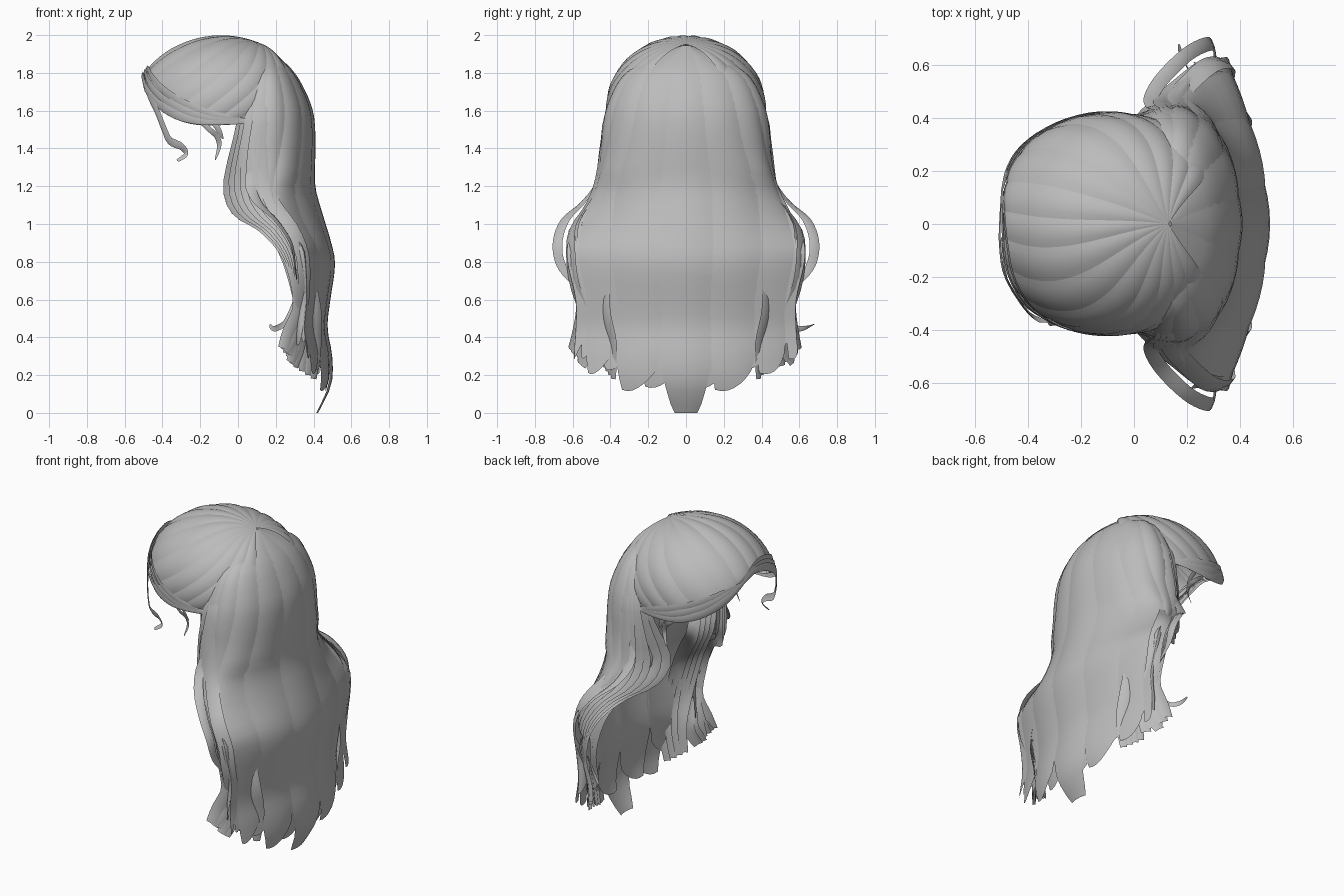
import bpy, math, random
from mathutils import Vector

random.seed(4)
if "Cube" in bpy.data.objects:
    bpy.data.objects.remove(bpy.data.objects["Cube"])

grey = bpy.data.materials.new("hair grey")
grey.use_nodes = True
grey.diffuse_color = (0.5, 0.5, 0.5, 1)
grey.node_tree.nodes["Principled BSDF"].inputs["Base Color"].default_value = (0.5, 0.5, 0.5, 1)


def spline(pts, u):
    """Smooth curve through the points, u from 0 to 1."""
    n = len(pts) - 1
    u = min(max(u, 0), 1) * n
    i = min(int(u), n - 1)
    t = u - i
    a, b, c, d = (Vector(pts[min(max(k, 0), n)]) for k in (i - 1, i, i + 1, i + 2))
    return b + (c - a) * (t / 2) + (2 * a - 5 * b + 4 * c - d) * (t * t / 2) \
        + (3 * b - a - 3 * c + d) * (t ** 3 / 2)


def sheet(name, f, nu, nv):
    """Grid surface from f(u, v), u along the hair 0..1, v across -1..1."""
    verts = [f(i / nu, 2 * j / nv - 1) for i in range(nu + 1) for j in range(nv + 1)]
    w = nv + 1
    faces = [(i * w + j, i * w + j + 1, (i + 1) * w + j + 1, (i + 1) * w + j)
             for i in range(nu) for j in range(nv)]
    mesh = bpy.data.meshes.new(name)
    mesh.from_pydata(verts, [], faces)
    mesh.update()
    core = Vector((0, 0, 1.5))
    out = 0
    for p in mesh.polygons:
        d = p.center - core
        d.z = max(d.z, 0)
        out += p.normal.dot(d) * p.area
    if out < 0:
        mesh.flip_normals()
    mesh.materials.append(grey)
    mesh.shade_smooth()
    ob = bpy.data.objects.new(name, mesh)
    bpy.context.collection.objects.link(ob)


# Back hair rows: front x, back x, half width, height
ROWS = [(.10, .15, .03, 1.945), (.10, .24, .21, 1.87), (.08, .32, .345, 1.78),
        (.04, .39, .42, 1.63), (.01, .41, .445, 1.50), (-.02, .41, .455, 1.35),
        (-.04, .41, .49, 1.20), (.07, .45, .56, 1.05), (.25, .495, .63, .90),
        (.29, .515, .63, .78), (.31, .49, .59, .60), (.30, .475, .59, .45),
        (.31, .50, .60, .30), (.33, .495, .59, .15), (.35, .425, .55, 0)]


def back_point(t, u, lift=0):
    xf, xb, w, z = spline(ROWS, u)
    # the sheet curls in towards the neck at mid height
    tuck = 2 + .55 * math.exp(-((z - 1.22) / .22) ** 2)
    a = t * tuck
    k = -math.cos(tuck)
    xc = (xf + k * xb) / (1 + k)
    c = math.cos(a)
    if c > 0:  # the lower hair fans out flatter than the crown
        c **= 1 + 1.6 * min(1, max(0, (1.25 - z) / .3))
    return Vector((xc + (xb - xc + lift) * c, (w + lift) * math.sin(a), z))


def back_lock(name, t0, half, end, lift, thin):
    def f(u, v):
        taper = 1 - thin * max(0, (u - .8) / .2) ** 2
        bulge = .009 * (1 - v * v) * min(1, u * 4)
        notch = .02 * (v + .6) ** 2 * max(0, u - .8) * 5
        return back_point(t0 + half * v * taper, u * (end - notch * (thin < .4)), lift + bulge)
    sheet(name, f, 36, 6)


LOCKS = 9
MID = LOCKS // 2
for i in range(LOCKS):
    t = (i - MID) / MID
    back_lock(f"back_lock_{i + 1}", t * .9, .125, 1 - .17 * abs(t) ** .8, -.01,
              .55 if i == MID else .28)
for i in range(LOCKS - 1):
    t = (i + .5 - MID) / MID
    end = .96 - .15 * abs(t) - random.uniform(0, .03)
    back_lock(f"back_underlayer_{i + 1}", t * .9, .12, end, -.025, .3)

# Front cap: swept locks on a dome from the crown to the hairline
CENTRE, RADII = Vector((-.08, 0, 1.62)), Vector((.46, .415, .373))
CROWN = Vector((.45, 0, .87)).normalized()


def cap_point(phi, s, lift=0):
    zr = (1.545 + .24 * max(0, -math.cos(phi)) ** 3 - CENTRE.z) / RADII.z
    r = math.sqrt(1 - zr * zr)
    rim = Vector((r * math.cos(phi), r * math.sin(phi), zr))
    d = CROWN.slerp(rim, min(s, 1)) * (1 + lift)
    if s > 1:
        d *= 1 - (s - 1) * 1.2
    return CENTRE + Vector(a * b for a, b in zip(d, RADII))


def cap_lock(name, phi0, half):
    def f(u, v):
        s = u * 1.06
        sweep = .3 * math.sin(math.pi * min(s, 1)) * math.sin(phi0 - 2.77)
        return cap_point(phi0 + sweep + half * v, s, .02 * (1 - v * v) * min(1, 3 * u))
    sheet(name, f, 20, 4)


CAPS = 15
for i in range(CAPS):
    cap_lock(f"cap_lock_{i + 1}", math.radians(72 + 216 * i / (CAPS - 1)), .18)


# Loose ribbons follow a path and face away from the middle of the head
def ribbon(name, path, width, tip=.3, facing=(1, 1, 0)):
    def f(u, v):
        p = spline(path, u)
        tan = (spline(path, u + .02) - spline(path, u - .02)).normalized()
        fx, fy, fz = facing
        out = Vector(((p.x - .08) * fx, p.y * fy, fz)).normalized()
        side = tan.cross(out).normalized()
        w = width * (1 - (1 - tip) * max(0, (u - .6) / .4) ** 1.5) * min(1, .35 + 3 * u)
        return p + side * (v * w / 2) + out * (.15 * w * (1 - v * v))
    sheet(name, f, 28, 2)


def mirrored(path, s):
    return [(x, y * s, z) for x, y, z in path]


# Hairline strands sweep from the forelock round to each temple
FORELOCK = math.radians(161)
for s, label, last in ((1, "left", 75), (-1, "right", 285)):
    for k in range(3):
        path = []
        for i in range(9):
            phi = FORELOCK + (math.radians(last) - FORELOCK) * i / 8
            p = cap_point(phi, 1 - .05 * k * math.sin(math.pi * i / 8), .025 - .004 * k)
            path.append(tuple(p))
        ribbon(f"{label}_hairline_{k + 1}", path, .05, .5)

# Side locks: blend from the face edge to the back edge
FACE = [(.10, .25, 1.87), (.04, .38, 1.62), (.0, .34, 1.4), (-.045, .28, 1.2), (.0, .34, 1.08),
        (.13, .44, 1.0), (.24, .53, .88), (.30, .57, .74), (.32, .56, .56), (.28, .57, .43),
        (.24, .61, .34)]
REAR = [(.14, .24, 1.87), (.15, .41, 1.62), (.14, .44, 1.4), (.15, .47, 1.22), (.19, .52, 1.1),
        (.28, .60, .98), (.34, .61, .84), (.35, .59, .68), (.34, .53, .5), (.34, .49, .36),
        (.32, .52, .25)]
LOOP = [(.10, .43, 1.45), (.06, .46, 1.25), (.10, .54, 1.12), (.2, .64, 1.02), (.28, .68, .9),
        (.30, .66, .78), (.31, .58, .68)]
INNER = [(.06, .36, 1.62), (.03, .33, 1.4), (.02, .27, 1.2), (.13, .36, 1.04), (.25, .46, .86),
         (.32, .47, .62), (.33, .43, .42), (.31, .43, .24)]
WISP = [(-.22, .36, 1.56), (-.15, .38, 1.50), (-.11, .37, 1.46), (-.10, .36, 1.41), (-.12, .37, 1.34)]
SHORT = [(-.15, .38, 1.56), (-.11, .39, 1.51), (-.08, .38, 1.45)]
SIDE = 7
for s, label in ((1, "left"), (-1, "right")):
    for i in range(SIDE):
        m = i / (SIDE - 1)
        dy = random.uniform(-.01, .01) + .05 * math.sin(math.pi * m)
        path = []
        for k, (a, b) in enumerate(zip(FACE, REAR)):
            p = Vector(a).lerp(Vector(b), m)
            curl = dy * math.exp(-((p.z - 1.25) / .25) ** 2)
            flick = max(0, k - 8) * random.uniform(-.01, .015)
            path.append((p.x - flick, (p.y + curl + flick) * s, p.z))
        ribbon(f"{label}_side_lock_{i + 1}", path, .085, .7, (1, .6, 0))
    ribbon(f"{label}_loop_lock", mirrored(LOOP, s), .055, .7, (2, .2, .3))
    ribbon(f"{label}_temple_wisp", mirrored(WISP, s), .03, .2)
    ribbon(f"{label}_short_wisp", mirrored(SHORT, s), .03, .2)
    for i in range(4):
        path = [(x + .03 * i, y - .015 * i, z - .02 * i) for x, y, z in INNER]
        ribbon(f"{label}_inner_lock_{i + 1}", mirrored(path, s), .08, .5)

# Long loose strand at the brow and a flicked end
ribbon("brow_strand", [(-.50, -.05, 1.78), (-.48, -.2, 1.70), (-.43, -.29, 1.60), (-.39, -.34, 1.50),
                       (-.36, -.36, 1.44), (-.30, -.37, 1.41), (-.275, -.37, 1.37), (-.32, -.38, 1.335)],
       .045, .4)
ribbon("flicked_end", [(.30, .56, .60), (.26, .55, .49), (.21, .58, .45), (.18, .63, .45),
                       (.17, .68, .47)], .03, .2)
